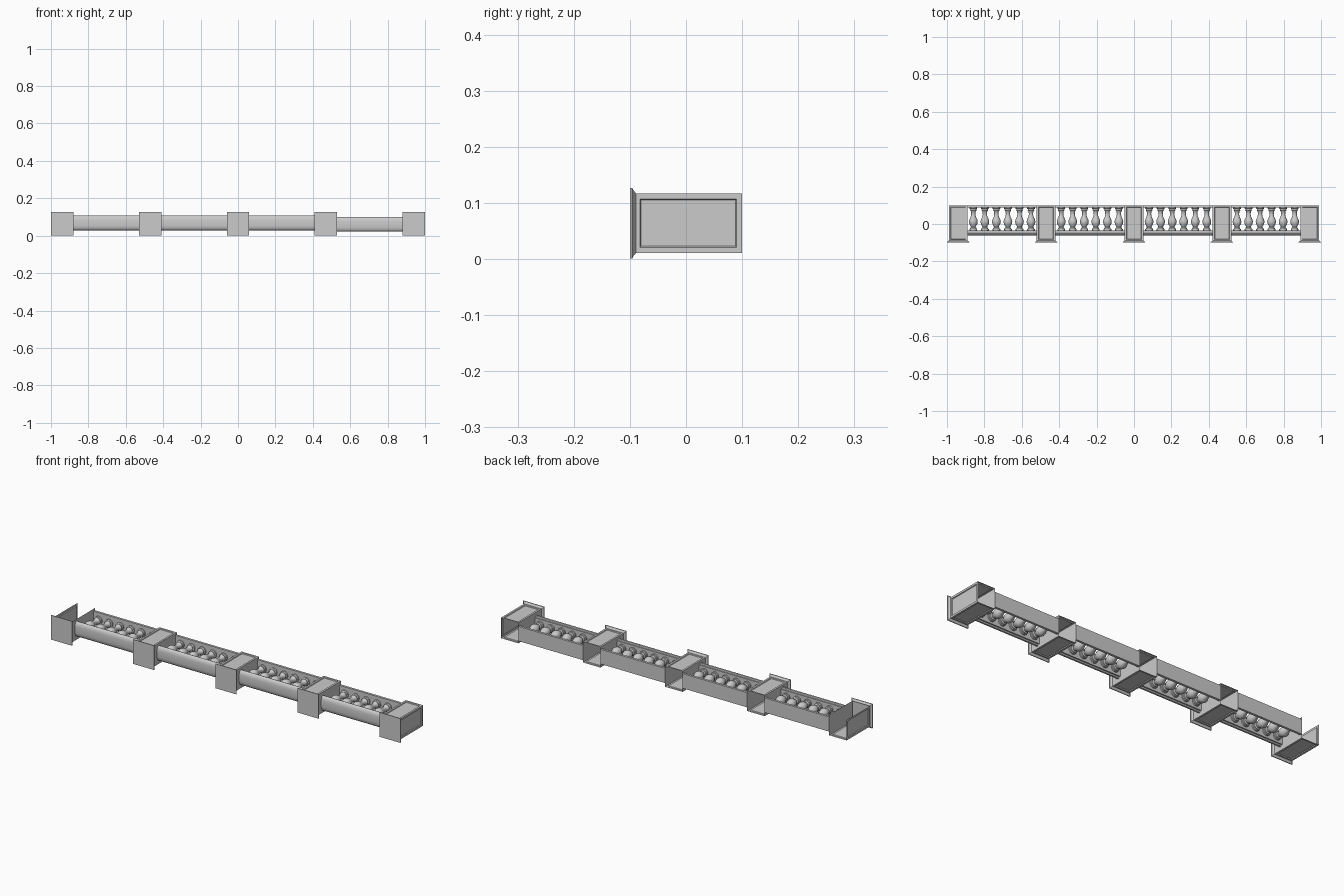
import bpy, bmesh, math

if "Cube" in bpy.data.objects:
    bpy.data.objects.remove(bpy.data.objects["Cube"])

ZC = 0.064                       # centre height of the balustrade lying on its back
POSTS = [-0.94, -0.47, 0.0, 0.47, 0.94]


def finish(name, bm, angle=35):
    bmesh.ops.recalc_face_normals(bm, faces=bm.faces)
    me = bpy.data.meshes.new(name)
    bm.to_mesh(me)
    bm.free()
    ob = bpy.data.objects.new(name, me)
    bpy.context.collection.objects.link(ob)
    bpy.ops.object.select_all(action='DESELECT')
    ob.select_set(True)
    bpy.context.view_layer.objects.active = ob
    bpy.ops.object.shade_smooth_by_angle(angle=math.radians(angle))
    return ob


def bridge(bm, rings):
    n = len(rings[0])
    for a, b in zip(rings, rings[1:]):
        for i in range(n):
            j = (i + 1) % n
            bm.faces.new((a[i], a[j], b[j], b[i]))


def post(x, end):
    # hollow body, open underneath, with recessed panels on exposed sides
    bm = bmesh.new()
    bmesh.ops.create_cube(bm, size=1)
    for v in bm.verts:
        v.co.x = x + v.co.x * 0.1
        v.co.y = 0.004 + v.co.y * 0.192
        v.co.z = ZC + v.co.z * 0.106
    bm.normal_update()
    drop = [f for f in bm.faces if abs(f.normal.y) > 0.5
            or (end < 0 and f.normal.z > 0.5)]
    bmesh.ops.delete(bm, geom=drop, context='FACES')
    panels = [f for f in bm.faces if abs(f.normal.z) > 0.5
              or (end and f.normal.x * end > 0.5)]
    bmesh.ops.inset_individual(bm, faces=panels, thickness=0.014)
    bmesh.ops.inset_individual(bm, faces=panels, thickness=0.003, depth=-0.004)
    finish("post_body", bm)

    # flared cap, rectangular rings stepping out to the front
    bm = bmesh.new()
    rings = []
    for y, hx, hz in [(-0.1, 0.06, 0.063), (-0.096, 0.06, 0.063),
                      (-0.094, 0.056, 0.059), (-0.089, 0.05, 0.053)]:
        rings.append([bm.verts.new((x + sx * hx, y, ZC + sz * hz))
                      for sx, sz in ((-1, -1), (1, -1), (1, 1), (-1, 1))])
    bridge(bm, rings)
    bm.faces.new(rings[0])
    finish("post_cap", bm)


def extrusion(name, profile, x0, x1, dz):
    # half profile (y, half width) mirrored across z and swept along x
    outline = [(y, h) for y, h in profile] + [(y, -h) for y, h in reversed(profile)]
    bm = bmesh.new()
    rings = [[bm.verts.new((x, y, ZC + dz + z)) for y, z in outline] for x in (x0, x1)]
    bridge(bm, rings)
    finish(name, bm)


def baluster(x, dz):
    # turned vase: (y, radius) from foot to neck
    prof = [(0.09, 0.021), (0.082, 0.021), (0.079, 0.016), (0.073, 0.018),
            (0.068, 0.013), (0.052, 0.011), (0.038, 0.014), (0.024, 0.021),
            (0.012, 0.0235), (0.0, 0.021), (-0.01, 0.015), (-0.017, 0.012),
            (-0.021, 0.017), (-0.026, 0.017), (-0.028, 0.021), (-0.038, 0.021)]
    bm = bmesh.new()
    n = 16
    rings = [[bm.verts.new((x + r * math.cos(2 * math.pi * i / n), y,
                            ZC + dz + r * math.sin(2 * math.pi * i / n)))
              for i in range(n)] for y, r in prof]
    bridge(bm, rings)
    finish("baluster", bm, 50)


RAIL = [(-0.062, 0.016), (-0.06, 0.028), (-0.055, 0.036), (-0.049, 0.039),
        (-0.044, 0.037), (-0.042, 0.031), (-0.035, 0.031)]
BASE = [(0.088, 0.038), (0.1, 0.038)]

for i, px in enumerate(POSTS):
    post(px, -1 if i == 0 else 1 if i == 4 else 0)

# bays of rail, base and balusters between posts
for i in range(4):
    a, b = POSTS[i] + 0.05, POSTS[i + 1] - 0.05
    dz = -0.003 if i == 3 else 0.004
    extrusion("hand_rail", RAIL, a, b, dz)
    extrusion("base_rail", BASE, a, b, dz)
    for k in range(6):
        baluster(a + (b - a) * (k + 0.5) / 6, dz)
